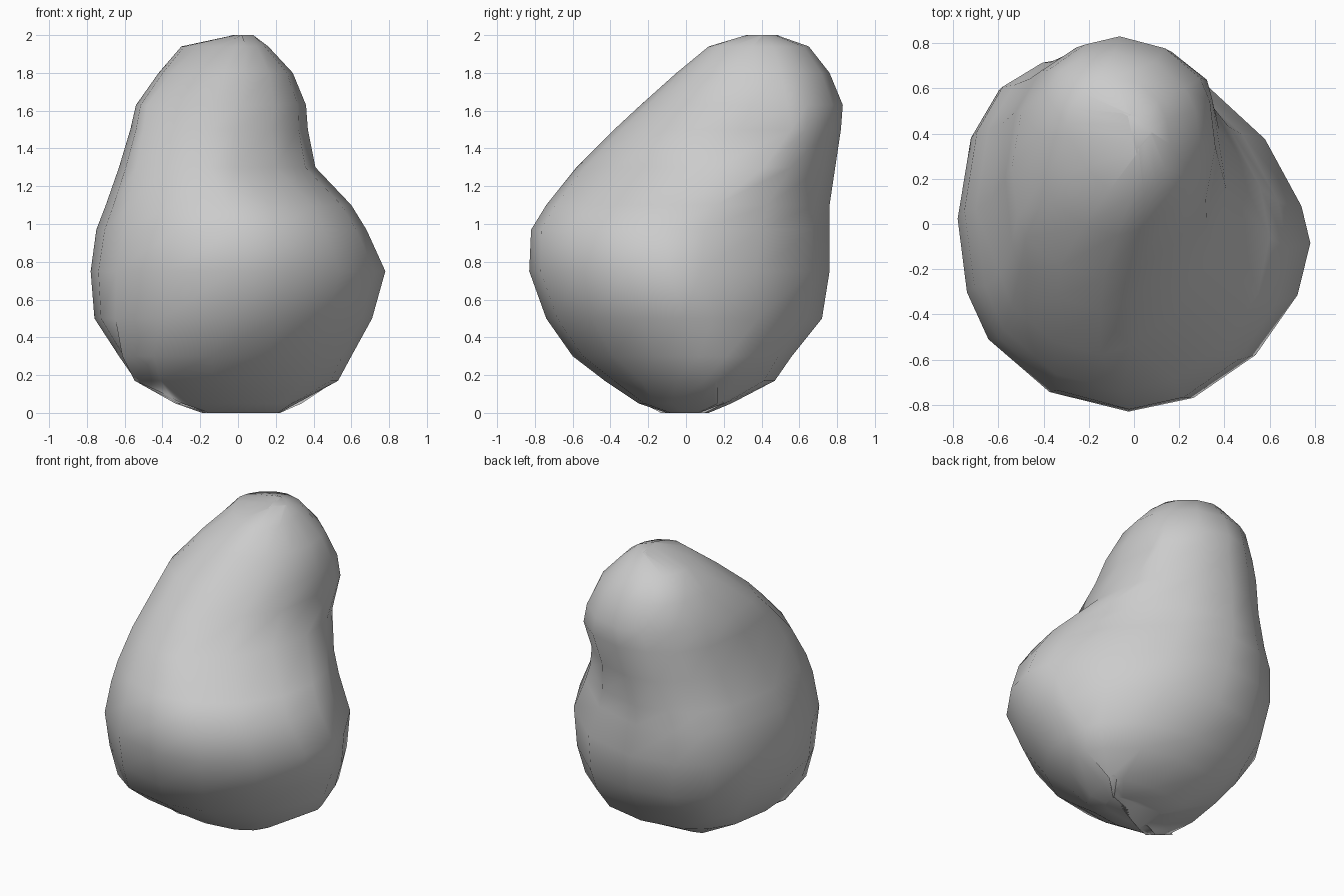
import bpy
import bmesh
from math import sin, cos, radians

default_cube = bpy.data.objects.get("Cube")
if default_cube:
    bpy.data.objects.remove(default_cube, do_unlink=True)

# Directions, in degrees counter-clockwise from +x, of the reaches below
BEARINGS = (0, 35, 90, 135, 180, 215, 270, 315)

# Cross-sections in hundredths: height, then the reach along each bearing
SECTIONS = [
    (0, 22, 22, 12, 17, 15, 20, 10, 17),
    (5, 31, 37, 24, 32, 30, 38, 25, 28),
    (17, 53, 53, 47, 52, 54, 61, 43, 42),
    (30, 60, 62, 56, 66, 63, 74, 60, 55),
    (50, 71, 67, 72, 78, 76, 79, 74, 69),
    (75, 78, 69, 76, 84, 78, 82, 83, 79),
    (97, 68, 62, 76, 84, 75, 78, 82, 75),
    (110, 60, 59, 76, 81, 70, 74, 74, 66),
    (130, 41, 58, 79, 78, 63, 65, 58, 41),
    (150, 37, 63, 82, 77, 57, 52, 38, 27),
    (163, 36, 61, 83, 75, 54, 43, 24, 19),
    (180, 29, 53, 76, 71, 42, 23, 5, 7),
    (194, 16, 40, 65, 58, 30, 3, -12, -5),
    (200, 8, 30, 48, 36, 2, -20, -32, -22),
]


def section_ring(bm, section):
    """Turn one row of reaches into a rounded ring of vertices."""
    height, *reach = [value / 100 for value in section]
    count = len(reach)
    cx = (reach[0] - reach[4]) / 2
    cy = (reach[2] - reach[6]) / 2
    angles = [radians(bearing) for bearing in BEARINGS]
    local = [r - cx * cos(a) - cy * sin(a) for r, a in zip(reach, angles)]

    # Insert a smoothly interpolated reach between each pair
    fine = []
    for i, angle in enumerate(angles):
        a, b, c, d = (local[(i + k) % count] for k in (-1, 0, 1, 2))
        gap = (angles[(i + 1) % count] - angle) % radians(360)
        fine.append((angle, b))
        fine.append((angle + gap / 2, (9 * (b + c) - a - d) / 16))

    # Place each vertex where the outline touches its reach
    ring = []
    for i, (angle, r) in enumerate(fine):
        before, after = fine[i - 1], fine[(i + 1) % len(fine)]
        span = (after[0] - before[0]) % radians(360)
        slope = (after[1] - before[1]) / span
        x = cx + r * cos(angle) - slope * sin(angle)
        y = cy + r * sin(angle) + slope * cos(angle)
        ring.append(bm.verts.new((x, y, height)))
    return ring


# Boulder body: skin the rings together and close both ends
bm = bmesh.new()
rings = [section_ring(bm, section) for section in SECTIONS]
for lower, upper in zip(rings, rings[1:]):
    for i in range(len(lower)):
        j = (i + 1) % len(lower)
        bm.faces.new((lower[i], lower[j], upper[j], upper[i]))
bm.faces.new(rings[0][::-1])
bm.faces.new(rings[-1])
bmesh.ops.recalc_face_normals(bm, faces=bm.faces)
for face in bm.faces:
    face.smooth = True

mesh = bpy.data.meshes.new("boulder")
bm.to_mesh(mesh)
bm.free()
boulder = bpy.data.objects.new("boulder", mesh)
bpy.context.collection.objects.link(boulder)

# Stone colour
stone = bpy.data.materials.new("stone_grey")
stone.use_nodes = True
colour = (0.6, 0.6, 0.6, 1.0)
stone.diffuse_color = colour
stone.node_tree.nodes["Principled BSDF"].inputs["Base Color"].default_value = colour
mesh.materials.append(stone)
